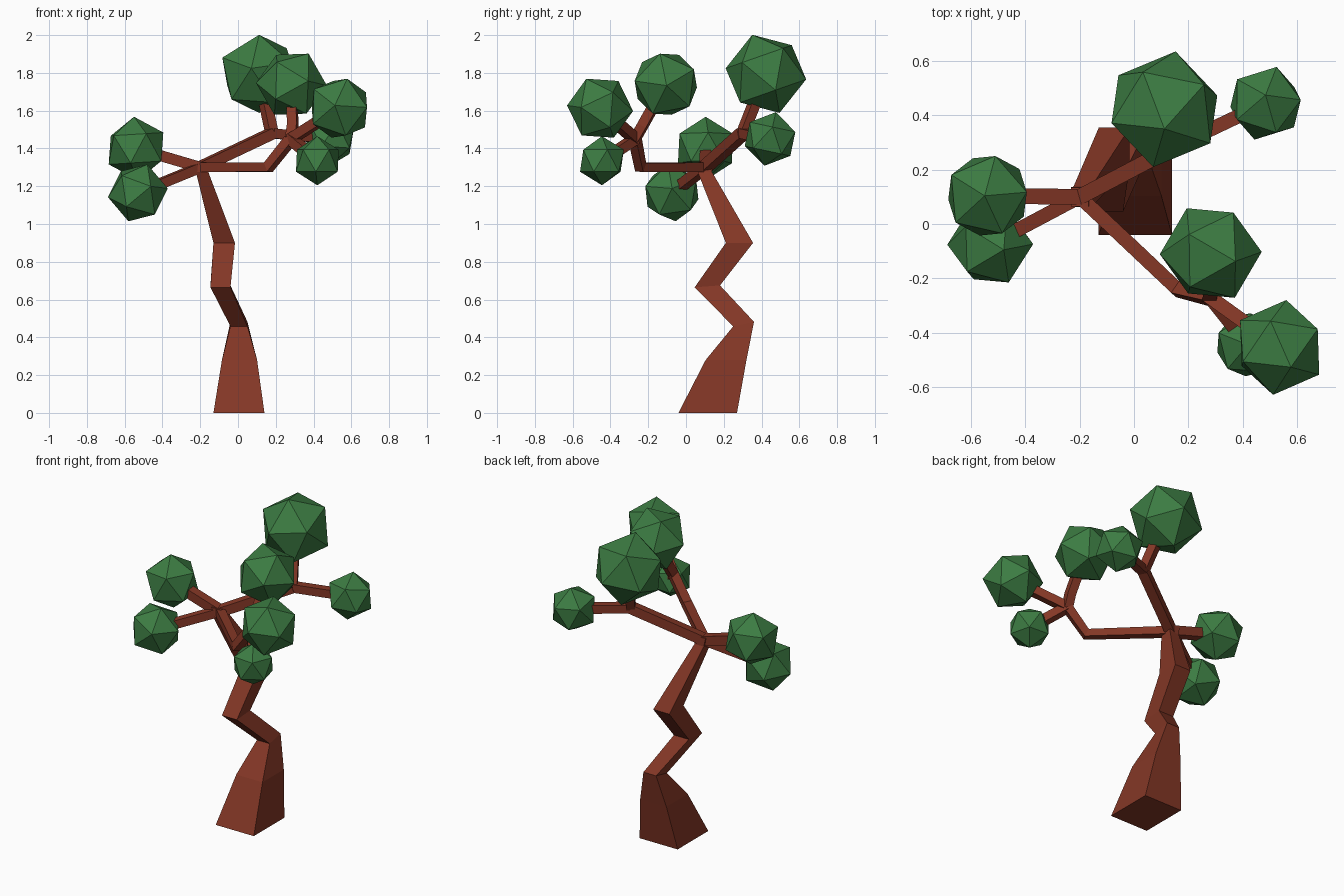
import bpy, bmesh
from mathutils import Vector, Matrix

cube = bpy.data.objects.get("Cube")
if cube:
    bpy.data.objects.remove(cube, do_unlink=True)


def make_material(name, color):
    mat = bpy.data.materials.new(name)
    mat.use_nodes = True
    mat.diffuse_color = color
    bsdf = mat.node_tree.nodes["Principled BSDF"]
    bsdf.inputs["Base Color"].default_value = color
    bsdf.inputs["Roughness"].default_value = 0.9
    return mat


bark = make_material("bark_brown", (0.23, 0.038, 0.019, 1))
leaf = make_material("leaf_green", (0.045, 0.2, 0.055, 1))


def add_object(name, bm, mat):
    bmesh.ops.recalc_face_normals(bm, faces=bm.faces)
    mesh = bpy.data.meshes.new(name)
    bm.to_mesh(mesh)
    bm.free()
    mesh.materials.append(mat)
    obj = bpy.data.objects.new(name, mesh)
    bpy.context.collection.objects.link(obj)
    return obj


def loft(name, rings, mat):
    """Skin a row of four-cornered rings and cap both ends."""
    bm = bmesh.new()
    loops = [[bm.verts.new(p) for p in ring] for ring in rings]
    for a, b in zip(loops, loops[1:]):
        for i in range(4):
            j = (i + 1) % 4
            bm.faces.new((a[i], a[j], b[j], b[i]))
    bm.faces.new(loops[0])
    bm.faces.new(loops[-1])
    return add_object(name, bm, mat)


CORNERS = ((-1, -1), (1, -1), (1, 1), (-1, 1))


def branch(name, points, half=0.026):
    """Square tube along a path, mitred at the bends."""
    pts = [Vector(p) for p in points]
    dirs = [(b - a).normalized() for a, b in zip(pts, pts[1:])]
    rings = []
    side = None
    for i, p in enumerate(pts):
        before, after = dirs[max(i - 1, 0)], dirs[min(i, len(dirs) - 1)]
        d = (before + after).normalized()
        if side is None:
            side = d.cross(Vector((0, 0, 1)))
        side = (side - d * side.dot(d)).normalized()
        up = side.cross(d)
        rings.append([p + (side * u + up * v) * half for u, v in CORNERS])
    return loft(name, rings, bark)


def foliage(name, center, radius, tip, neighbour):
    """Icosahedron turned so that one corner points at tip, the next towards neighbour."""
    bm = bmesh.new()
    bmesh.ops.create_icosphere(bm, subdivisions=1, radius=radius)

    def frame(a, b):
        z = Vector(a).normalized()
        x = (Vector(b) - z * z.dot(Vector(b))).normalized()
        return Matrix((x, z.cross(x), z)).transposed()

    top = bm.verts[:][0].co.copy()
    near = min((v.co for v in bm.verts if (v.co - top).length > 0.01),
               key=lambda c: (c - top).length).copy()
    turn = frame(tip, neighbour) @ frame(top, near).transposed()
    for v in bm.verts:
        v.co = turn @ v.co + Vector(center)
    return add_object(name, bm, leaf)


# Twisting trunk: x, y, z, half width, half depth, slope along y
trunk = [
    (0.005, 0.115, 0.0, 0.135, 0.155, 0),
    (0.008, 0.212, 0.28, 0.093, 0.108, 0),
    (0.005, 0.305, 0.47, 0.045, 0.055, 0.012),
    (-0.093, 0.113, 0.67, 0.053, 0.067, 0.005),
    (-0.073, 0.283, 0.9, 0.057, 0.072, 0),
    (-0.19, 0.1, 1.275, 0.033, 0.038, 0),
    (-0.2, 0.1, 1.328, 0.033, 0.035, 0),
]
loft("trunk", [[(x + u * w, y + v * d, z + v * s) for u, v in CORNERS]
               for x, y, z, w, d, s in trunk], bark)

# Forks and foliage centres
crown = (-0.2, 0.1, 1.3)
elbow = (0.16, -0.24, 1.3)
front_fork = (0.28, -0.27, 1.45)
back_fork = (0.18, 0.3, 1.48)

big = (0.112, 0.423, 1.795)
upper_front = (0.283, -0.107, 1.74)
outer_front = (0.537, -0.455, 1.613)
back_side = (0.485, 0.445, 1.45)
lower_front = (0.42, -0.445, 1.335)
upper_side = (-0.54, 0.104, 1.4)
lower_side = (-0.53, -0.075, 1.165)

# Branches
branch("front_limb", [crown, elbow, front_fork])
branch("back_limb", [crown, back_fork], 0.029)
branch("upper_side_branch", [crown, upper_side], 0.029)
branch("lower_side_branch", [crown, lower_side])
branch("upper_front_branch", [front_fork, (0.29, -0.23, 1.52), upper_front])
branch("outer_front_branch", [front_fork, outer_front])
branch("lower_front_branch", [front_fork, lower_front])
branch("top_branch", [back_fork, big])
branch("back_side_branch", [back_fork, back_side])

# Foliage balls
foliage("top_foliage", big, 0.219, (0, -0.07, 0.2), (-0.04, -0.21, 0.04))
foliage("upper_front_foliage", upper_front, 0.188, (0.09, -0.03, 0.16), (-0.1, 0.08, 0.15))
foliage("outer_front_foliage", outer_front, 0.177, (0.04, -0.07, 0.15), (-0.04, 0.11, 0.13))
foliage("back_side_foliage", back_side, 0.145, (0, 0.03, 0.14), (0.04, 0.13, 0.03))
foliage("lower_front_foliage", lower_front, 0.13, (0, 0, 1), (0.12, 0.03, 0.05))
foliage("upper_side_foliage", upper_side, 0.168, (-0.01, 0, 0.16), (0.03, 0.15, 0.07))
foliage("lower_side_foliage", lower_side, 0.16, (0.05, -0.02, 0.15), (0.15, 0, 0.03))
